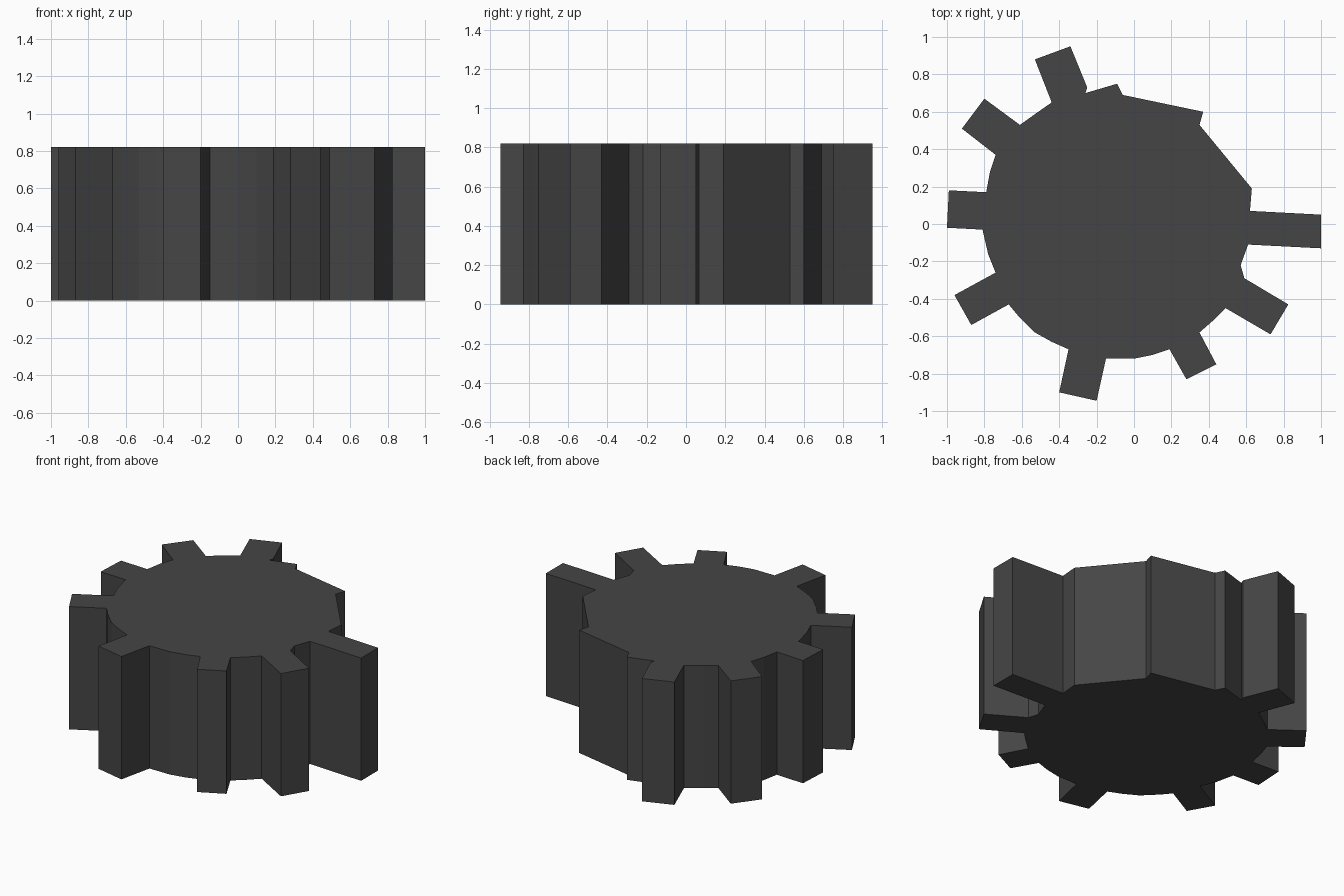
import bpy, bmesh

HEIGHT = 0.82

# Worn cog outline, counter-clockwise from the long right tooth
outline = [
    (1.0, -0.13), (1.0, 0.05), (0.62, 0.07),                           # right tooth
    (0.63, 0.19), (0.35, 0.53), (0.37, 0.60), (-0.06, 0.69),           # broken flat side
    (-0.09, 0.75), (-0.26, 0.70),                                      # tooth stump
    (-0.25, 0.73), (-0.34, 0.95), (-0.53, 0.88), (-0.44, 0.65),        # back tooth
    (-0.54, 0.58), (-0.61, 0.53),
    (-0.80, 0.67), (-0.92, 0.51), (-0.74, 0.37),                       # back left tooth
    (-0.77, 0.28), (-0.79, 0.17),
    (-0.99, 0.18), (-1.0, -0.02), (-0.81, -0.03),                      # left tooth
    (-0.78, -0.16), (-0.74, -0.26),
    (-0.96, -0.38), (-0.87, -0.54), (-0.67, -0.43),                    # front left tooth
    (-0.62, -0.49), (-0.53, -0.58), (-0.44, -0.63), (-0.35, -0.67),
    (-0.40, -0.90), (-0.20, -0.945), (-0.15, -0.72),                   # front tooth
    (0.0, -0.72), (0.10, -0.70), (0.19, -0.67),
    (0.28, -0.83), (0.44, -0.75), (0.35, -0.58),                       # front right tooth
    (0.43, -0.51), (0.49, -0.45),
    (0.73, -0.59), (0.825, -0.43), (0.59, -0.29),                      # right front tooth
    (0.57, -0.22), (0.61, -0.11),
]

# Extrude the outline into a solid cog
bm = bmesh.new()
base = bm.faces.new([bm.verts.new((x, y, 0)) for x, y in outline])
top = bmesh.ops.extrude_face_region(bm, geom=[base], use_keep_orig=True)
bmesh.ops.translate(bm, vec=(0, 0, HEIGHT),
                    verts=[g for g in top["geom"] if isinstance(g, bmesh.types.BMVert)])
bmesh.ops.recalc_face_normals(bm, faces=bm.faces[:])
mesh = bpy.data.meshes.new("cog")
bm.to_mesh(mesh)
bm.free()
cog = bpy.data.objects.new("cog", mesh)
bpy.context.collection.objects.link(cog)

# Dark iron
iron = bpy.data.materials.new("dark_iron")
iron.diffuse_color = (0.06, 0.06, 0.06, 1)
mesh.materials.append(iron)
